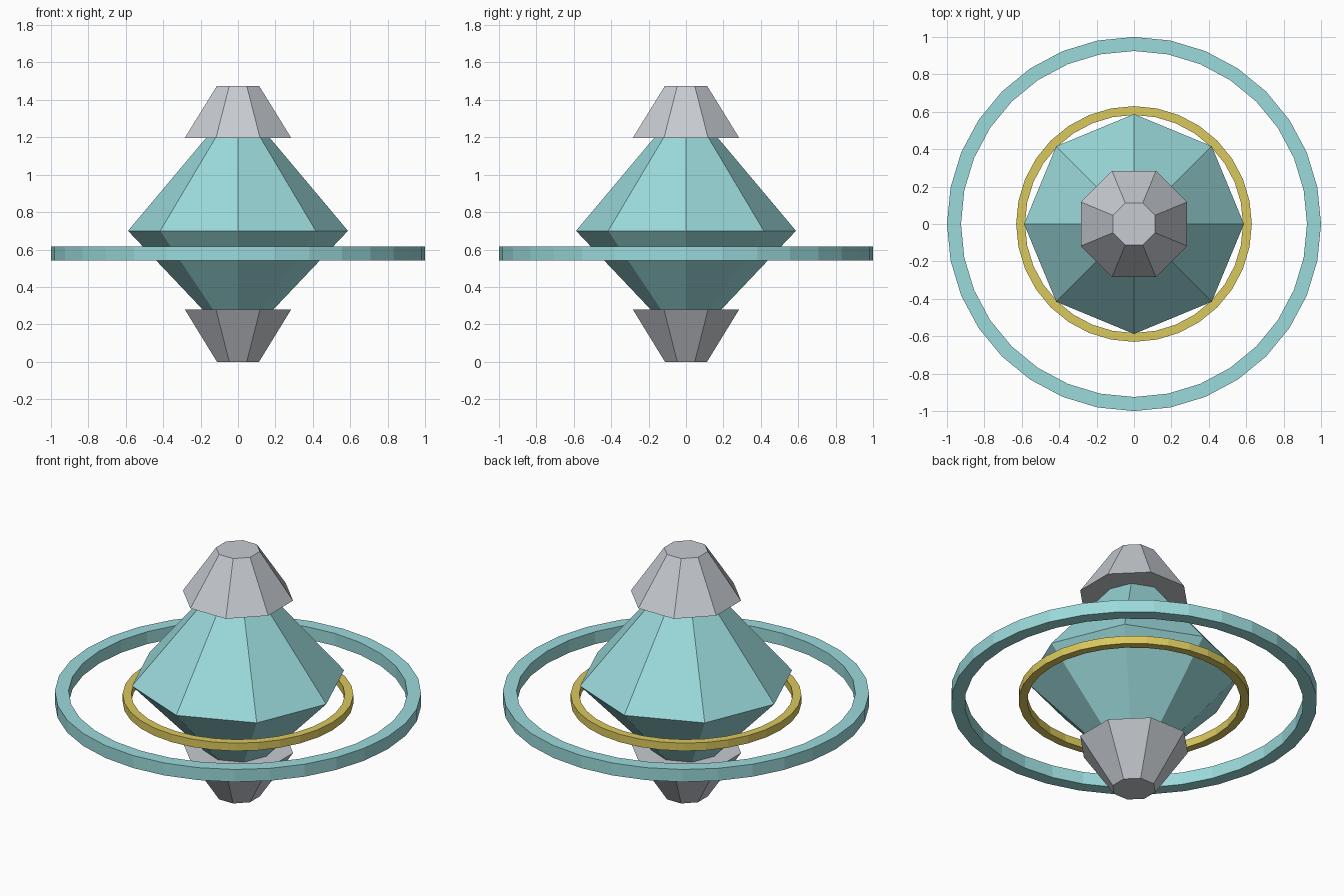
import bpy
import bmesh
import math

cube = bpy.data.objects.get("Cube")
if cube:
    bpy.data.objects.remove(cube, do_unlink=True)


def material(name, rgb):
    mat = bpy.data.materials.new(name)
    mat.use_nodes = True
    colour = (*rgb, 1.0)
    mat.diffuse_color = colour
    mat.node_tree.nodes["Principled BSDF"].inputs["Base Color"].default_value = colour
    return mat


TEAL = material("pale teal", (0.33, 0.70, 0.71))
GREY = material("light grey", (0.57, 0.60, 0.64))
GOLD = material("dull gold", (0.70, 0.58, 0.11))


def lathe(name, profile, sides, mat, turn=0.0, closed=False):
    """Spin (radius, z) points into a faceted solid; closed joins last to first."""
    bm = bmesh.new()
    rows = []
    for r, z in profile:
        if r == 0:
            rows.append([bm.verts.new((0, 0, z))] * sides)
            continue
        angles = [turn + math.tau * i / sides for i in range(sides)]
        rows.append([bm.verts.new((r * math.cos(a), r * math.sin(a), z)) for a in angles])
    pairs = list(zip(rows, rows[1:]))
    if closed:
        pairs.append((rows[-1], rows[0]))
    for low, high in pairs:
        for i in range(sides):
            j = (i + 1) % sides
            corners = dict.fromkeys([low[i], low[j], high[j], high[i]])
            bm.faces.new(list(corners))
    # Flat end caps where the profile does not meet the axis
    if not closed:
        for row in (rows[0], rows[-1]):
            if row[0] is not row[1]:
                bm.faces.new(row)
    bmesh.ops.recalc_face_normals(bm, faces=bm.faces)
    mesh = bpy.data.meshes.new(name)
    bm.to_mesh(mesh)
    bm.free()
    mesh.materials.append(mat)
    obj = bpy.data.objects.new(name, mesh)
    bpy.context.collection.objects.link(obj)
    return obj


def ring(name, scale, mat):
    """Square-section hoop around the crystal."""
    mid, half = 0.578, 0.0375 * scale
    inner, outer = 0.925 * scale, scale
    section = [(inner, mid - half), (outer, mid - half),
               (outer, mid + half), (inner, mid + half)]
    return lathe(name, section, 32, mat, closed=True)


# Eight-sided double-pointed crystal
lathe("crystal", [(0, 0.08), (0.588, 0.70), (0, 1.40)], 8, TEAL)

# Tapered end caps, flat sides facing the axes
EIGHTH = math.pi / 8
WIDE, NARROW = 0.308, 0.122
lathe("bottom_cap", [(NARROW, 0), (WIDE, 0.28)], 8, GREY, EIGHTH)
lathe("top_cap", [(WIDE, 1.197), (NARROW, 1.475)], 8, GREY, EIGHTH)

# Floating rings
ring("outer_ring", 1.0, TEAL)
ring("inner_ring", 0.63, GOLD)
